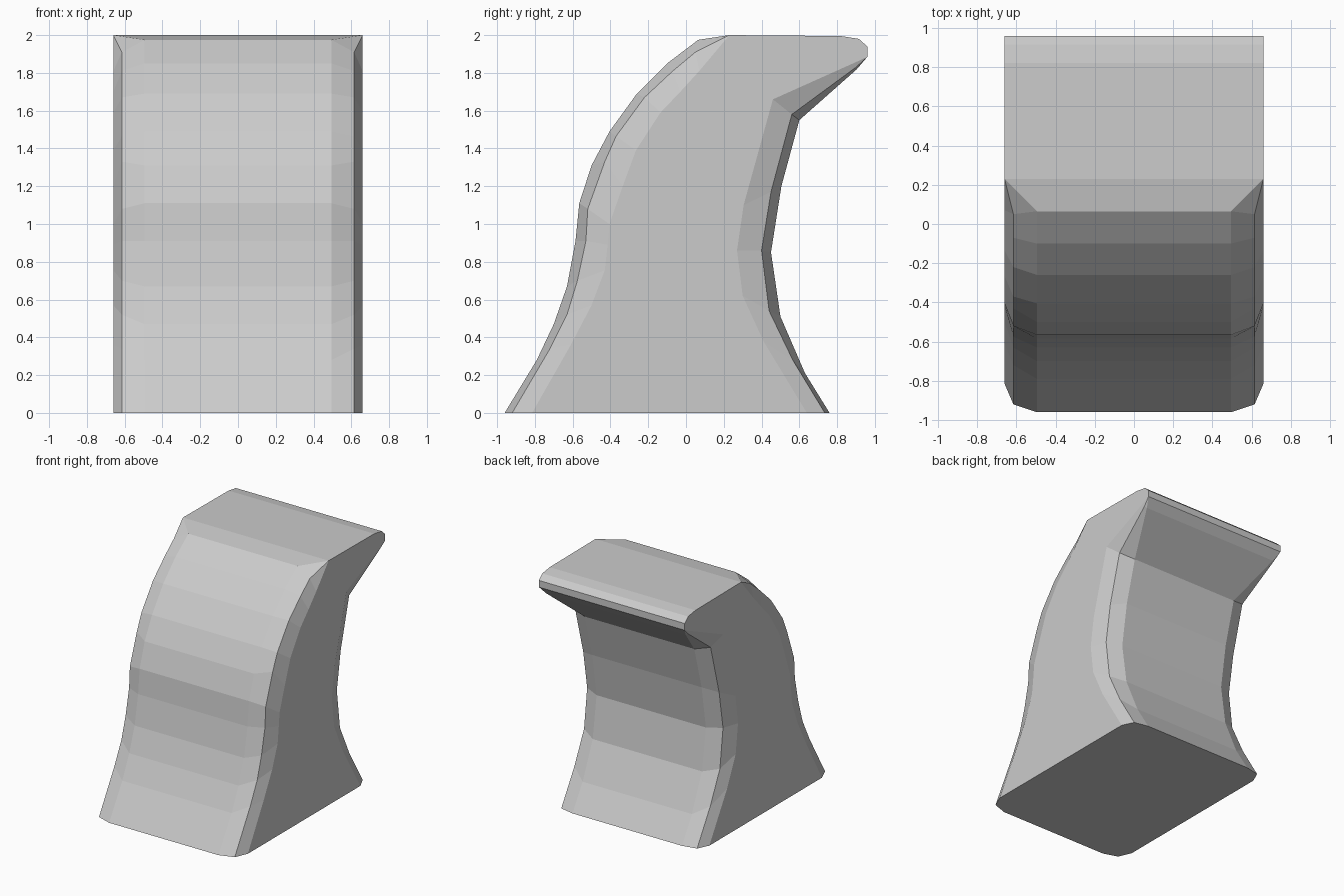
import bpy, bmesh

if "Cube" in bpy.data.objects:
    bpy.data.objects.remove(bpy.data.objects["Cube"])

# Side profiles (y, z) at three widths: broad face, bevel ridge, flat side
front = [
    [(-.96, 0), (-.79, .28), (-.70, .47), (-.63, .67), (-.585, .91), (-.565, 1.11),
     (-.50, 1.31), (-.405, 1.49), (-.26, 1.69), (-.10, 1.85), (.065, 1.975)],
    [(-.92, 0), (-.72, .34), (-.63, .52), (-.575, .70), (-.53, .91), (-.52, 1.08),
     (-.43, 1.33), (-.37, 1.465), (-.22, 1.67), (-.07, 1.81), (.05, 1.91)],
    [(-.815, 0), (-.61, .36), (-.50, .57), (-.43, .755), (-.415, .89), (-.405, 1.0),
     (-.335, 1.20), (-.265, 1.39), (-.135, 1.59), (-.03, 1.70), (.07, 1.81)],
]
back = [
    [(.905, 1.82), (.60, 1.55), (.505, 1.20), (.45, .85), (.50, .51), (.63, .21), (.76, 0)],
    [(.90, 1.83), (.56, 1.58), (.45, 1.17), (.40, .86), (.44, .54), (.565, .28), (.735, 0)],
    [(.895, 1.855), (.46, 1.66), (.305, 1.10), (.27, .86), (.30, .62), (.41, .38), (.64, 0)],
]
head = [(.23, 2), (.82, 1.995), (.915, 1.98), (.96, 1.94), (.96, 1.885)]
widths = [.495, .615, .66]
lip_widths = [.63, .65, .66]

bm = bmesh.new()


def outline(layer, side):
    """One closed outline; the head points are shared by all layers at full width."""
    pts = [(widths[layer], p) for p in front[layer]]
    pts += [(.66, p) for p in head]
    pts += [(lip_widths[layer] if i == 0 else widths[layer], p)
            for i, p in enumerate(back[layer])]
    return [bm.verts.new((side * x, y, z)) for x, (y, z) in pts]


def skin(a, b):
    n = len(a)
    for i in range(n):
        j = (i + 1) % n
        bm.faces.new((a[i], a[j], b[j], b[i]))


left = [outline(k, -1) for k in range(3)]
right = [outline(k, 1) for k in range(3)]

# Broad faces, rounded corner strips and flat sides
skin(left[0], right[0])
for side in (left, right):
    skin(side[0], side[1])
    skin(side[1], side[2])
    bm.faces.new(side[2])

bmesh.ops.remove_doubles(bm, verts=bm.verts, dist=.0005)
bmesh.ops.recalc_face_normals(bm, faces=bm.faces)

mesh = bpy.data.meshes.new("curved_block")
bm.to_mesh(mesh)
bm.free()
bpy.context.collection.objects.link(bpy.data.objects.new("curved_block", mesh))
